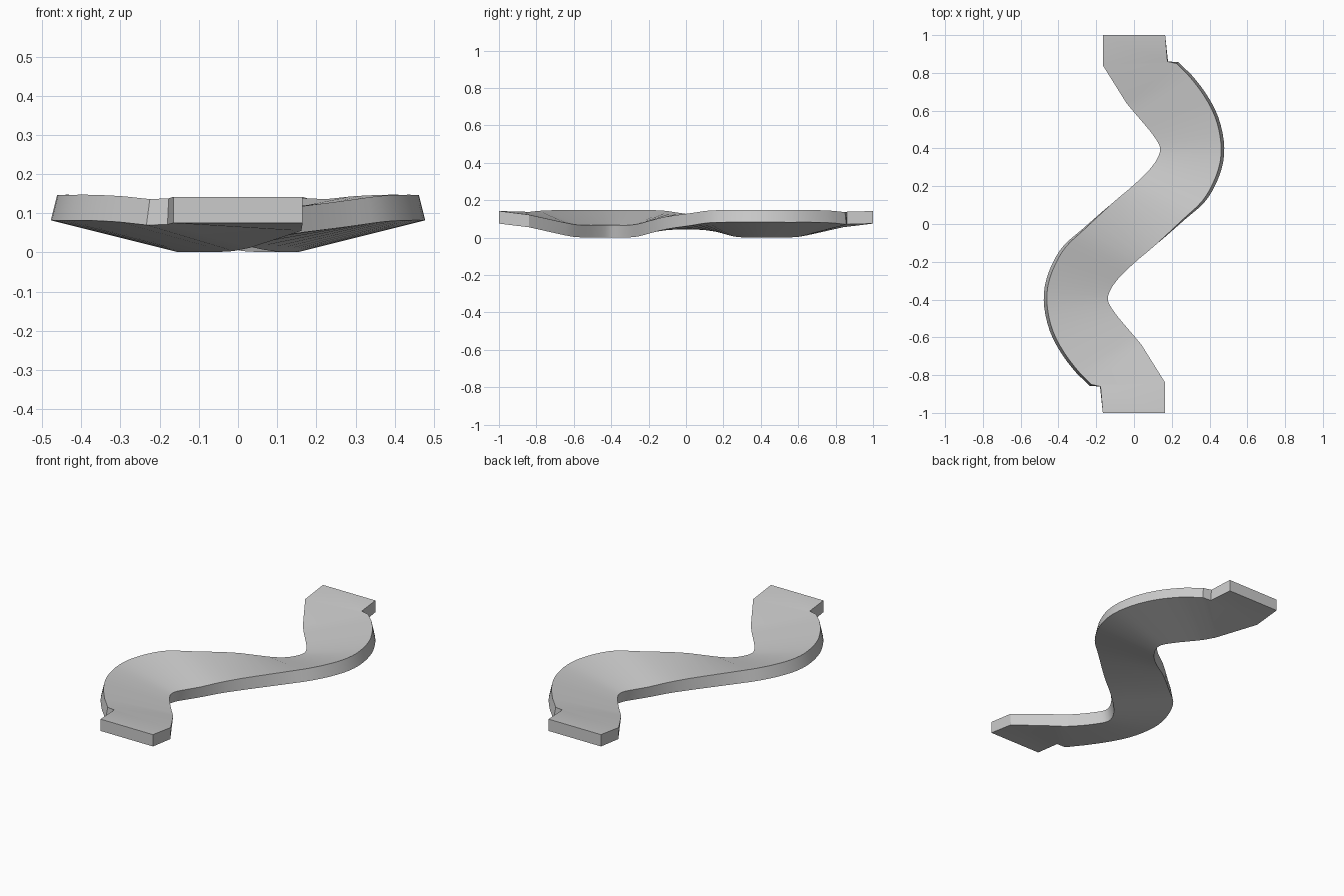
import bpy, bmesh
from mathutils import Vector

if "Cube" in bpy.data.objects:
    bpy.data.objects.remove(bpy.data.objects["Cube"])

THICK = 0.067
# Half of the deck, front end to middle: (right edge xyz, left edge xyz)
HALF = [
    ((.165, -1, .142), (-.165, -1, .142)),
    ((.165, -.84, .122), (-.177, -.86, .138)),
    ((.04, -.64, .078), (-.225, -.85, .136)),
    ((0, -.592, .069), (-.29, -.785, .143)),
    ((-.055, -.528, .066), (-.37, -.68, .147)),
    ((-.1, -.472, .066), (-.43, -.565, .147)),
    ((-.136, -.412, .066), (-.459, -.44, .147)),
    ((-.132, -.365, .066), (-.456, -.33, .147)),
    ((-.1, -.31, .066), (-.42, -.22, .147)),
    ((-.05, -.255, .073), (-.36, -.12, .144)),
    ((.02, -.19, .091), (-.265, -.03, .131)),
    ((.115, -.11, .111), (-.115, .11, .111)),
]
half = [(Vector(r), Vector(l)) for r, l in HALF]


def spun(v):
    return Vector((-v.x, -v.y, v.z))


# The back half is the front half turned 180 degrees
stations = half + [(spun(l), spun(r)) for r, l in reversed(half[:-1])]


def catmull(a, b, c, d, t):
    return 0.5 * (2*b + (c - a)*t + (2*a - 5*b + 4*c - d)*t*t
                  + (3*b - a - 3*c + d)*t**3)


# Refine only the curved part; the end pads stay faceted
fine = []
n = len(stations)
for i in range(n - 1):
    fine.append(stations[i])
    if 3 <= i < n - 4:
        s = stations[i - 1:i + 3]
        for t in (1/3, 2/3):
            fine.append(tuple(catmull(*(q[k] for q in s), t) for k in (0, 1)))
fine.append(stations[-1])

# Sweep a banked rectangular section along the stations
bm = bmesh.new()
rings = []
for r, l in fine:
    across = (r - l).normalized()
    side = across.cross(Vector((0, 0, 1)))
    down = across.cross(side).normalized() * THICK
    if down.z > 0:
        down = -down
    rings.append([bm.verts.new(p) for p in (r, l, l + down, r + down)])
for a, b in zip(rings, rings[1:]):
    for k in range(4):
        j = (k + 1) % 4
        bm.faces.new((a[k], a[j], b[j], b[k]))
bm.faces.new(rings[0])
bm.faces.new(rings[-1])
bmesh.ops.recalc_face_normals(bm, faces=bm.faces)
mesh = bpy.data.meshes.new("banked_track")
bm.to_mesh(mesh)
bm.free()
track = bpy.data.objects.new("banked_track", mesh)
bpy.context.collection.objects.link(track)
bpy.context.view_layer.objects.active = track
track.select_set(True)
bpy.ops.object.shade_smooth_by_angle(angle=0.5)
